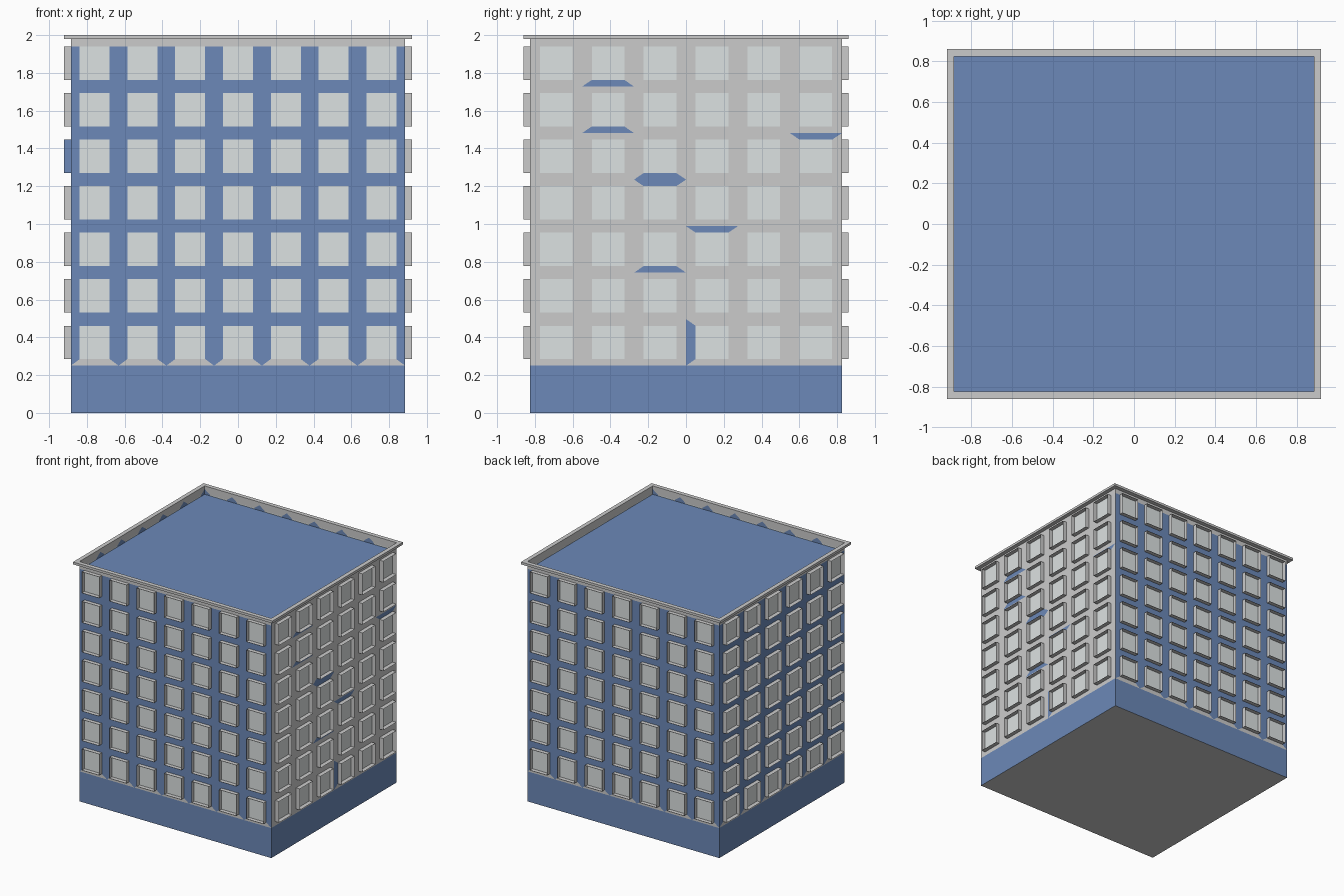
import bpy, bmesh
from math import pi
from mathutils import Matrix

if "Cube" in bpy.data.objects:
    bpy.data.objects.remove(bpy.data.objects["Cube"])

HX, HY = 0.885, 0.825            # half size of the tower
Z0, Z1, ROWS = 0.25, 1.974, 7    # window storeys
OUT = 0.035                      # projection of frames and cornice


def material(name, rgb):
    m = bpy.data.materials.new(name)
    m.diffuse_color = (*rgb, 1)
    m.use_nodes = True
    m.node_tree.nodes["Principled BSDF"].inputs["Base Color"].default_value = m.diffuse_color
    return m


BLUE = material("blue_paint", (0.15, 0.25, 0.48))
GLASS = material("pale_glass", (0.72, 0.76, 0.76))
MATS = [None, BLUE, GLASS]       # slot 0 stays plain grey


def finish(name, bm, matrix=Matrix()):
    bmesh.ops.remove_doubles(bm, verts=bm.verts, dist=1e-5)
    me = bpy.data.meshes.new(name)
    bm.to_mesh(me)
    bm.free()
    for m in MATS:
        me.materials.append(m)
    ob = bpy.data.objects.new(name, me)
    ob.matrix_world = matrix
    bpy.context.collection.objects.link(ob)
    return ob


def face(bm, pts, slot):
    bm.faces.new([bm.verts.new(p) for p in pts]).material_index = slot


def rect(x0, x1, z0, z1, y):
    return [(x0, y, z0), (x1, y, z0), (x1, y, z1), (x0, y, z1)]


def wall(name, cols, half, dist, angle, main, odd=(), odd_frames=()):
    """Grid of cells: four wall trapezoids, a pane and a projecting collar.
    odd lists (col, row, side) with side 0 bottom, 1 right, 2 top, 3 left."""
    bm = bmesh.new()
    w, h = 2 * half / cols, (Z1 - Z0) / ROWS
    for c in range(cols):
        for r in range(ROWS):
            x, z = -half + c * w, Z0 + r * h
            ix, iz = 0.186 * w, 0.142 * h
            cell = rect(x, x + w, z, z + h, -dist)
            pane = rect(x + ix, x + w - ix, z + iz, z + h - iz, -dist)
            lip = [(px, py - OUT, pz) for px, py, pz in pane]
            for s in range(4):
                n = (s + 1) % 4
                slot = main
                if (s == 0 and r == 0) or (s == 2 and r == ROWS - 1):
                    slot = 0
                if (c, r, s) in odd:
                    slot = 1
                face(bm, [cell[s], cell[n], pane[n], pane[s]], slot)
                face(bm, [pane[s], pane[n], lip[n], lip[s]],
                     1 if (c, r, s) in odd_frames else 0)
            face(bm, pane, 2)
    # plain band under the cornice
    face(bm, rect(-half, half, Z1 - 0.142 * h, 1.98, -dist - 0.001), 0)
    face(bm, rect(-half, half, Z1, 1.98, -dist), 0)
    finish(name, bm, Matrix.Rotation(angle, 4, 'Z'))


# Four window walls; the right one is grey with a few blue patches
wall("front_wall", 7, HX, HY, 0, 1)
wall("right_wall", 6, HY, HX, pi / 2, 0,
     {(1, 6, 0), (1, 5, 0), (5, 4, 2), (2, 4, 0), (2, 3, 2),
      (3, 2, 2), (2, 2, 0), (3, 0, 3)})
wall("back_wall", 7, HX, HY, pi, 1)
wall("left_wall", 6, HY, HX, -pi / 2, 1, (), {(5, 4, 1)})

# Blue plinth with grey underside
bm = bmesh.new()
bmesh.ops.create_cube(bm, size=1, matrix=Matrix.Translation((0, 0, Z0 / 2))
                      @ Matrix.Diagonal((2 * HX, 2 * HY, Z0, 1)))
bm.normal_update()
for f in bm.faces:
    f.material_index = 0 if f.normal.z < -0.5 else 1
bmesh.ops.delete(bm, geom=[f for f in bm.faces if f.normal.z > 0.5], context='FACES')
finish("plinth", bm)

# Sunken flat roof
bm = bmesh.new()
face(bm, [(-HX, -HY, 1.93), (HX, -HY, 1.93), (HX, HY, 1.93), (-HX, HY, 1.93)], 1)
finish("roof", bm)

# Cornice: rectangular ring swept from a small box section
bm = bmesh.new()
section = [(0, 1.98), (OUT, 1.98), (OUT, 2.0), (0, 2.0)]
corners = [(-1, -1), (1, -1), (1, 1), (-1, 1)]
rings = [[(sx * (HX + d), sy * (HY + d), z) for d, z in section] for sx, sy in corners]
for i in range(4):
    a, b = rings[i], rings[(i + 1) % 4]
    for k in range(4):
        n = (k + 1) % 4
        face(bm, [a[k], b[k], b[n], a[n]], 0)
finish("cornice", bm)
